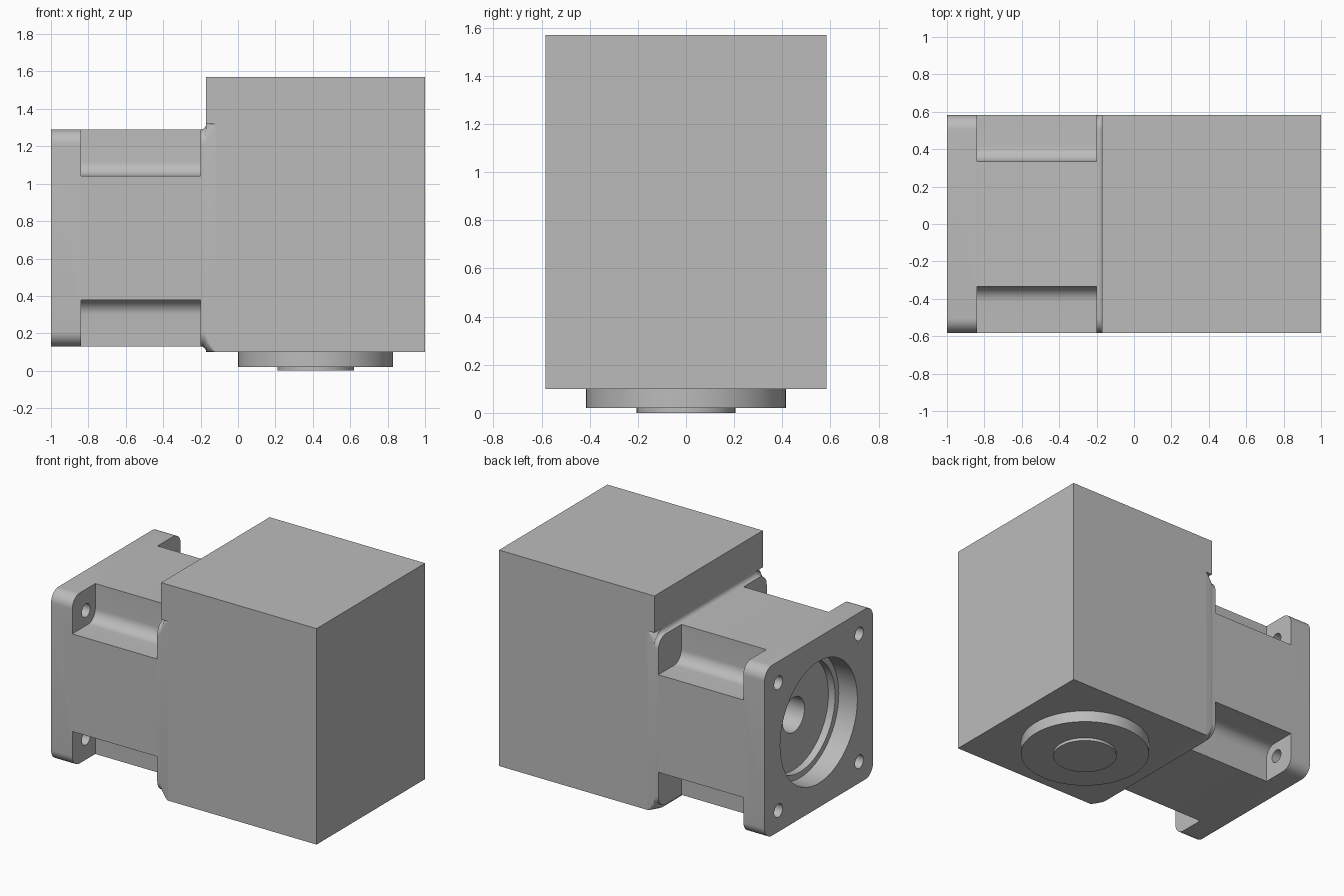
import bpy
import bmesh
from math import cos, sin, pi, radians
from mathutils import Vector

default = bpy.data.objects.get("Cube")
if default:
    bpy.data.objects.remove(default, do_unlink=True)

grey = bpy.data.materials.new("plain grey metal")
grey.use_nodes = True
colour = (0.5, 0.5, 0.5, 1)
grey.diffuse_color = colour
grey.node_tree.nodes["Principled BSDF"].inputs["Base Color"].default_value = colour

HALF = 0.583      # half width of the gearbox
AXIS_Z = 0.71     # height of the input axis
ROUND = 0.08      # corner radius of the input housing


def loft(name, rings):
    """Skin a stack of equal-length rings and cap both ends."""
    bm = bmesh.new()
    layers = [[bm.verts.new(p) for p in ring] for ring in rings]
    for a, b in zip(layers, layers[1:]):
        for i in range(len(a)):
            j = (i + 1) % len(a)
            bm.faces.new((a[i], a[j], b[j], b[i]))
    bm.faces.new(layers[0])
    bm.faces.new(layers[-1])
    bmesh.ops.recalc_face_normals(bm, faces=bm.faces)
    mesh = bpy.data.meshes.new(name)
    bm.to_mesh(mesh)
    bm.free()
    mesh.materials.append(grey)
    obj = bpy.data.objects.new(name, mesh)
    bpy.context.collection.objects.link(obj)
    return obj


def rounded_ring(x, half_y, half_z, r, cy=0, cz=0, steps=10):
    """Rounded rectangle across the input axis."""
    ring = []
    for k, (sy, sz) in enumerate(((1, 1), (-1, 1), (-1, -1), (1, -1))):
        for i in range(steps + 1):
            a = (k + i / steps) * pi / 2
            ring.append(Vector((x, cy + sy * (half_y - r) + r * cos(a),
                                AXIS_Z + cz + sz * (half_z - r) + r * sin(a))))
    return ring


def circle(r, n=64):
    return [(r * cos(2 * pi * i / n), r * sin(2 * pi * i / n)) for i in range(n)]


def bore(r, x0, x1, y=0, z=0):
    return loft("bore_cutter", [[(x, y + u, AXIS_Z + z + v) for u, v in circle(r)]
                                for x in (x0, x1)])


def disc(name, r, z0, z1):
    return loft(name, [[(0.415 + u, v, z) for u, v in circle(r)] for z in (z0, z1)])


def finish(obj):
    bpy.ops.object.select_all(action='DESELECT')
    obj.select_set(True)
    bpy.context.view_layer.objects.active = obj
    bpy.ops.object.shade_smooth_by_angle(angle=radians(30))


def cut(target, cutter):
    cutter.hide_render = True
    mod = target.modifiers.new("cut", 'BOOLEAN')
    mod.operation = 'DIFFERENCE'
    mod.solver = 'EXACT'
    mod.object = cutter
    bpy.context.view_layer.objects.active = target
    bpy.ops.object.modifier_apply(modifier=mod.name)
    bpy.data.objects.remove(cutter, do_unlink=True)


# Main gearbox block, relieved where the input housing blends into it
profile = [(-0.12, 0.10), (1, 0.10), (1, 1.57), (-0.17, 1.57), (-0.17, 1.32), (-0.12, 1.32)]
block = loft("gearbox_block", [[(x, y, z) for x, z in profile] for y in (-HALF, HALF)])

# Input housing: square tube with a flared fillet running into the block
rings = [rounded_ring(-1, HALF, 0.58, ROUND)]
for i in range(7):
    a = i / 6 * pi / 2
    rings.append(rounded_ring(-0.2 + 0.03 * sin(a), HALF, 0.58 + 0.03 * (1 - cos(a)),
                              ROUND + 0.01 * i / 6))
for i in range(1, 7):
    t = i / 6
    rings.append(rounded_ring(-0.17 + 0.05 * t, HALF, 0.61, 0.09 * (1 - t) ** 1.3 + 0.0005))
housing = loft("input_housing", rings)

# Corner pockets and bolt holes behind the mounting flange
for sy in (-1, 1):
    for sz in (-1, 1):
        cut(housing, loft("pocket_cutter", [
            rounded_ring(x, 0.3, 0.3, ROUND, sy * 0.635, sz * 0.632) for x in (-0.84, -0.2)]))
        cut(housing, bore(0.045, -1.1, -0.8, sy * 0.435, sz * 0.435))

# Stepped pilot bore and shaft socket
cut(housing, bore(0.415, -1.1, -0.86))
cut(housing, bore(0.375, -1.05, -0.81))
cut(housing, bore(0.118, -0.95, -0.3))

# Output boss and hub underneath
boss = disc("output_boss", 0.415, 0.02, 0.10)
hub = disc("output_hub", 0.205, 0, 0.02)

for part in (block, housing, boss, hub):
    finish(part)
